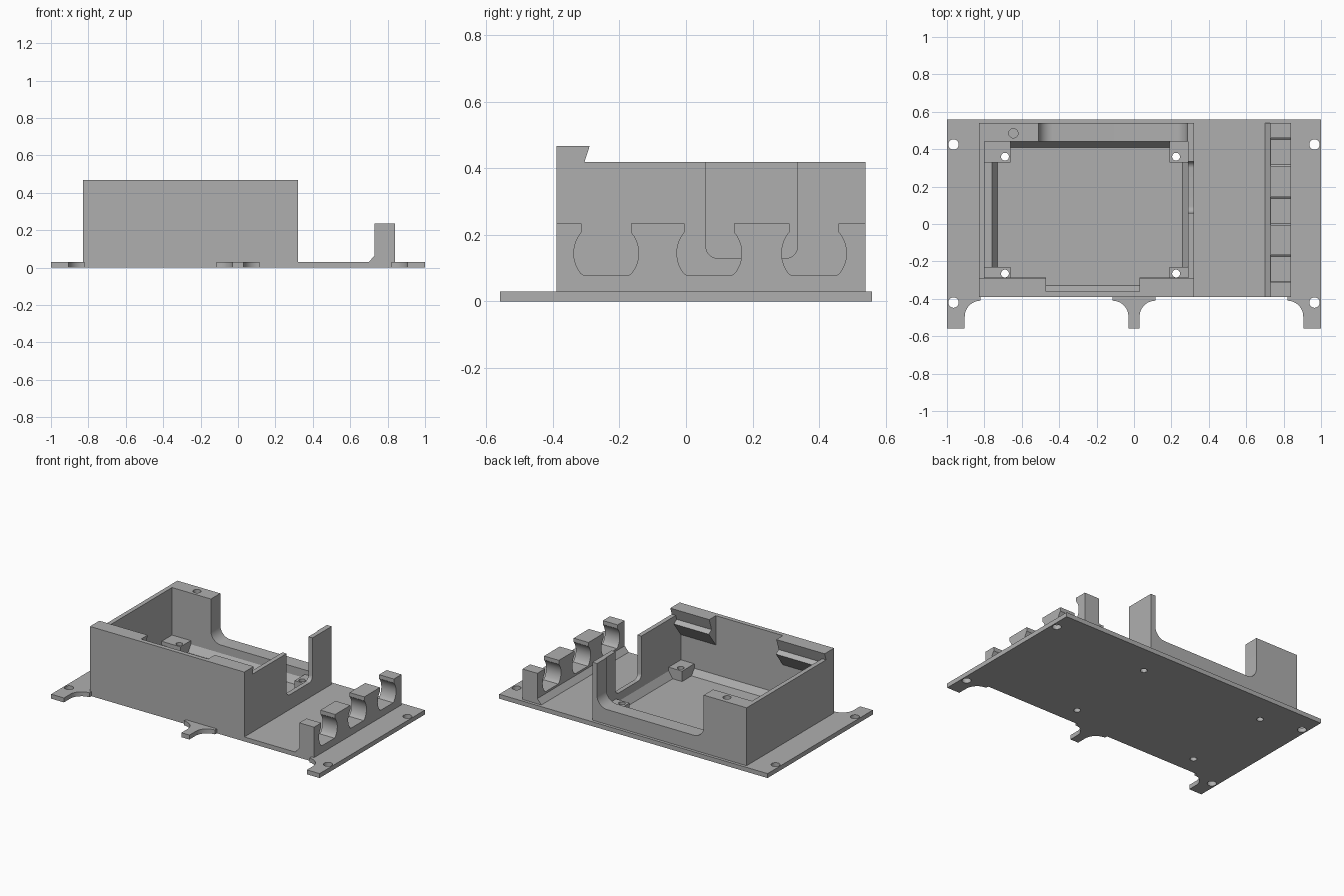
import bpy, bmesh, math

if "Cube" in bpy.data.objects:
    bpy.data.objects.remove(bpy.data.objects["Cube"])

grey = bpy.data.materials.new("plain grey")
grey.diffuse_color = (0.43, 0.43, 0.43, 1)
grey.use_nodes = True
grey.node_tree.nodes["Principled BSDF"].inputs["Base Color"].default_value = grey.diffuse_color


def prism(name, pts, axis, lo, hi):
    """Extrude a 2D outline along one axis."""
    place = {"x": lambda a, b, t: (t, a, b),
             "y": lambda a, b, t: (a, t, b),
             "z": lambda a, b, t: (a, b, t)}[axis]
    bm = bmesh.new()
    bottom = [bm.verts.new(place(a, b, lo)) for a, b in pts]
    top = [bm.verts.new(place(a, b, hi)) for a, b in pts]
    bm.faces.new(bottom)
    bm.faces.new(top)
    n = len(pts)
    for i in range(n):
        j = (i + 1) % n
        bm.faces.new((bottom[i], bottom[j], top[j], top[i]))
    bmesh.ops.recalc_face_normals(bm, faces=bm.faces)
    mesh = bpy.data.meshes.new(name)
    bm.to_mesh(mesh)
    bm.free()
    mesh.materials.append(grey)
    obj = bpy.data.objects.new(name, mesh)
    bpy.context.collection.objects.link(obj)
    return obj


def block(name, x0, x1, y0, y1, z0, z1):
    return prism(name, [(x0, y0), (x1, y0), (x1, y1), (x0, y1)], "z", z0, z1)


def arc(cx, cy, r, start, end, n=12):
    return [(cx + r * math.cos(math.radians(start + (end - start) * i / n)),
             cy + r * math.sin(math.radians(start + (end - start) * i / n)))
            for i in range(n + 1)]


def combine(obj, other, op="DIFFERENCE"):
    """Apply a boolean and remove the second body."""
    other.hide_render = True
    mod = obj.modifiers.new("boolean", "BOOLEAN")
    mod.operation = op
    mod.solver = "EXACT"
    mod.object = other
    bpy.context.view_layer.objects.active = obj
    bpy.ops.object.modifier_apply(modifier=mod.name)
    bpy.data.objects.remove(other)


def drill(obj, x, y, r, z0=-0.1, z1=0.6):
    combine(obj, prism("drill", arc(x, y, r, 0, 345, 23), "z", z0, z1))


def u_shape(a0, a1, b0, b1, r):
    """Open-topped slot outline with rounded lower corners."""
    return ([(a1, b1), (a0, b1)] + arc(a0 + r, b0 + r, r, 180, 270)
            + arc(a1 - r, b0 + r, r, 270, 360))


POSTS = [(x, y) for x in (-0.69, 0.225) for y in (-0.265, 0.36)]

# Base plate with three filleted feet along the front edge
outline = [(-1, 0.56), (-1, -0.56), (-0.905, -0.56)]
outline += arc(-0.82, -0.495, 0.085, 180, 90) + [(-0.82, -0.39), (-0.115, -0.39)]
outline += arc(-0.115, -0.495, 0.085, 90, 0) + [(-0.03, -0.56)]
outline += [(-x, y) for x, y in reversed(outline)]
plate = prism("base_plate", outline, "z", 0, 0.03)
for x in (-0.965, 0.965):
    for y in (-0.42, 0.425):
        drill(plate, x, y, 0.028)
for x, y in POSTS:
    drill(plate, x, y, 0.021)

# Open box: outer block, raised front wall, then the cavity
box = block("box_walls", -0.83, 0.32, -0.39, 0.54, 0.03, 0.42)
combine(box, block("front_rise", -0.83, 0.32, -0.39, -0.36, 0.2, 0.467), "UNION")
combine(box, block("cavity", -0.80, 0.29, -0.36, 0.44, -0.1, 0.6))

# Snap hooks on the inner side of the front wall
hook = [(-0.375, 0.467), (-0.29, 0.467), (-0.305, 0.42), (-0.315, 0.39),
        (-0.285, 0.37), (-0.36, 0.27), (-0.375, 0.27)]
for x0, x1 in ((-0.83, -0.47), (0.03, 0.32)):
    combine(box, prism("snap_hook", hook, "x", x0, x1), "UNION")

# Openings in the back and right walls, and the screw hole in the back block
combine(box, prism("back_opening", u_shape(-0.51, 0.285, 0.13, 0.6, 0.075), "y", 0.43, 0.6))
combine(box, prism("right_opening", u_shape(0.06, 0.335, 0.13, 0.6, 0.035), "x", 0.285, 0.4))
drill(box, -0.645, 0.485, 0.025, 0.25)

# Corner standoffs inside the box
for i, (x, y) in enumerate(POSTS):
    x0, x1 = (-0.80, -0.66) if x < 0 else (0.19, 0.29)
    y0, y1 = (-0.36, -0.23) if y < 0 else (0.33, 0.44)
    post = block(f"standoff_{i + 1}", x0, x1, y0, y1, 0.03, 0.1)
    drill(post, x, y, 0.021)

# Sloped fillets where the walls meet the floor
prism("left_ledge", [(-0.80, 0.03), (-0.73, 0.03), (-0.76, 0.075), (-0.80, 0.075)],
      "y", -0.23, 0.33)
prism("right_fillet", [(0.29, 0.03), (0.29, 0.075), (0.26, 0.03)], "y", -0.23, 0.33)
prism("back_fillet", [(0.44, 0.03), (0.44, 0.075), (0.41, 0.03)], "x", -0.66, 0.19)
prism("front_fillet", [(-0.36, 0.03), (-0.36, 0.07), (-0.33, 0.03)], "x", -0.66, 0.19)

# Clip rail with three open round seats
rail = prism("clip_rail", [(0.70, 0.03), (0.84, 0.03), (0.84, 0.235), (0.73, 0.235),
                           (0.73, 0.065)], "y", -0.39, 0.54)
for c in (-0.24, 0.07, 0.385):
    seat = [(c + 0.074, 0.3), (c - 0.074, 0.3)] + [
        (y, max(z, 0.078)) for y, z in arc(c, 0.145, 0.0975, 139.5, 400.5, 30)]
    combine(rail, prism("clip_seat", seat, "x", 0.6, 0.9))

# Smooth curved walls while keeping hard edges
bpy.ops.object.select_all(action="SELECT")
bpy.context.view_layer.objects.active = plate
bpy.ops.object.shade_smooth_by_angle(angle=math.radians(30))
